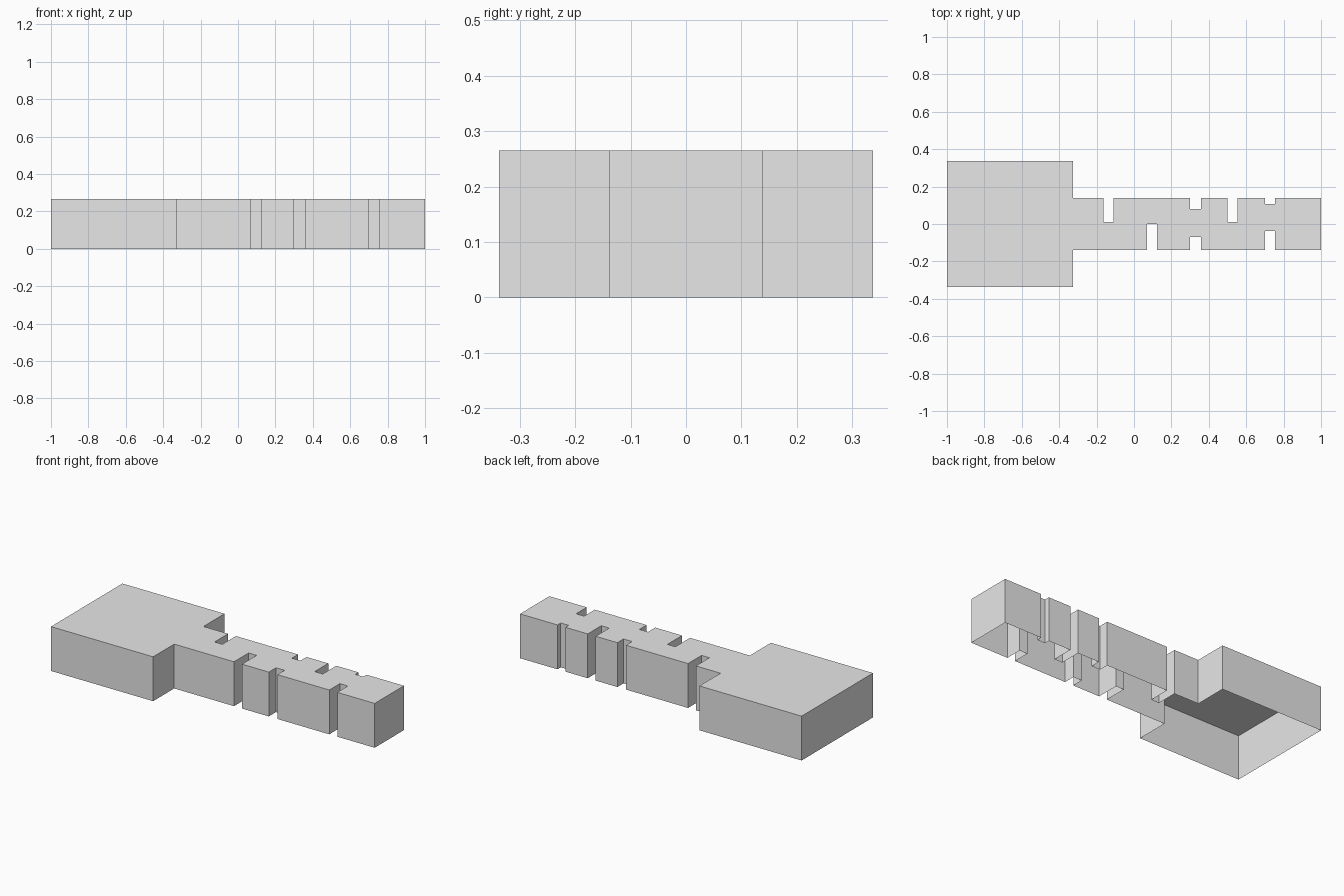
import bpy
import bmesh

HEIGHT = 0.265
HEAD_HALF = 0.337
BLADE_HALF = 0.138
HEAD_LEFT, HEAD_RIGHT, TIP = -1.0, -0.325, 1.0

# Notches in the blade: start x, end x, depth line y
FRONT_NOTCHES = [(0.07, 0.123, 0.0), (0.30, 0.357, -0.07), (0.70, 0.753, -0.038)]
BACK_NOTCHES = [(-0.162, -0.11, 0.01), (0.30, 0.357, 0.08),
                (0.50, 0.553, 0.01), (0.70, 0.753, 0.107)]

cube = bpy.data.objects.get("Cube")
if cube:
    bpy.data.objects.remove(cube, do_unlink=True)


def notched_edge(edge_y, notches):
    """Outline points along one blade edge, from the head to the tip."""
    points = [(HEAD_RIGHT, edge_y)]
    for start, end, depth in notches:
        points += [(start, edge_y), (start, depth), (end, depth), (end, edge_y)]
    return points + [(TIP, edge_y)]


# Counter-clockwise outline: head, front blade edge, back blade edge
outline = [(HEAD_LEFT, HEAD_HALF), (HEAD_LEFT, -HEAD_HALF), (HEAD_RIGHT, -HEAD_HALF)]
outline += notched_edge(-BLADE_HALF, FRONT_NOTCHES)
outline += reversed(notched_edge(BLADE_HALF, BACK_NOTCHES))
outline.append((HEAD_RIGHT, HEAD_HALF))

# Shell: flat top and side walls, open underneath
bm = bmesh.new()
top = [bm.verts.new((x, y, HEIGHT)) for x, y in outline]
base = [bm.verts.new((x, y, 0)) for x, y in outline]
bm.faces.new(top)
for i in range(len(outline)):
    j = (i + 1) % len(outline)
    bm.faces.new((base[i], base[j], top[j], top[i]))

mesh = bpy.data.meshes.new("key_shell")
bm.to_mesh(mesh)
bm.free()
key = bpy.data.objects.new("key_shell", mesh)
bpy.context.collection.objects.link(key)

# Plain grey material
grey = bpy.data.materials.new("light_grey")
grey.use_nodes = True
colour = (0.8, 0.8, 0.8, 1)
grey.diffuse_color = colour
grey.node_tree.nodes["Principled BSDF"].inputs["Base Color"].default_value = colour
mesh.materials.append(grey)
